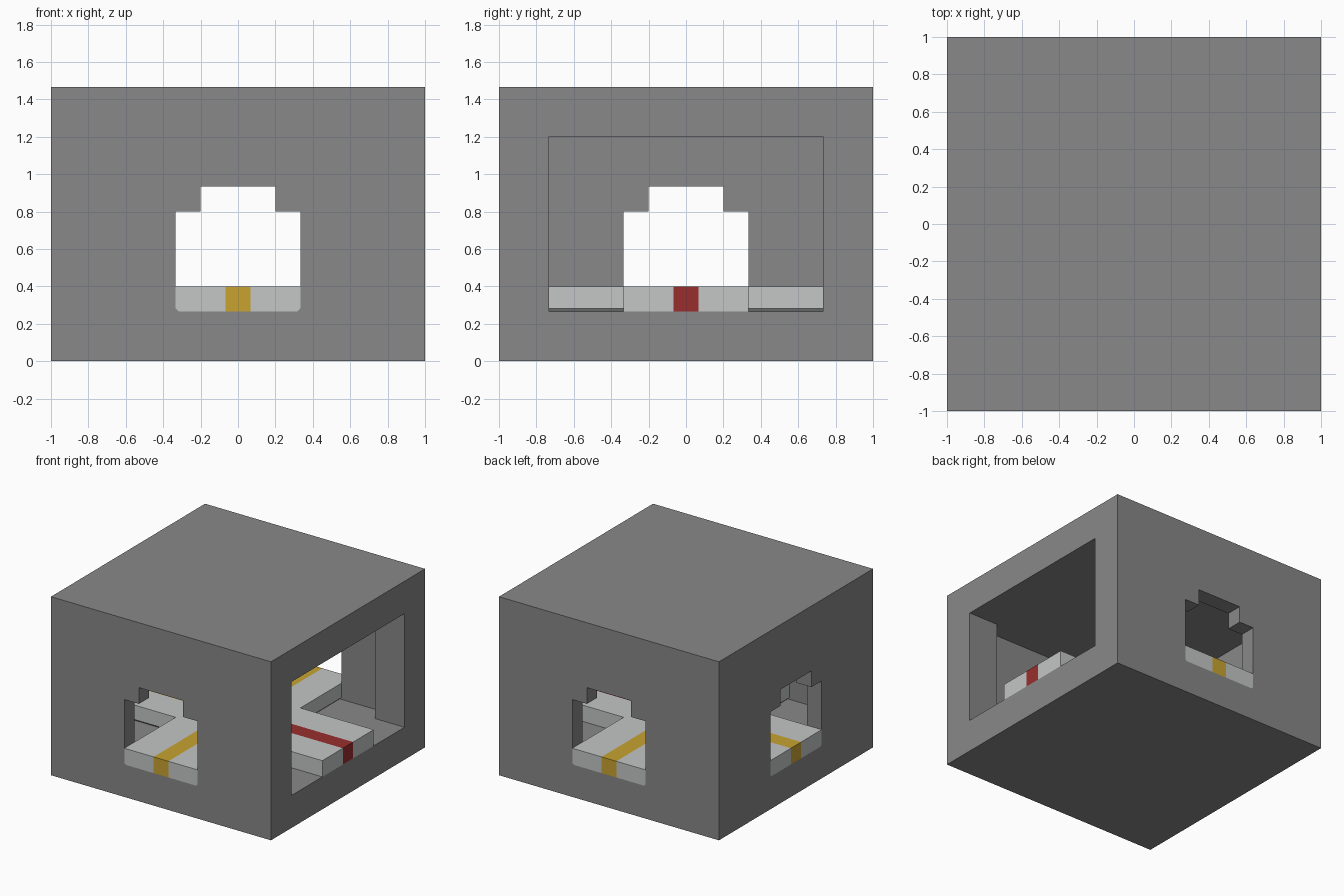
import bpy, bmesh
from math import radians
from mathutils import Matrix, Vector

if "Cube" in bpy.data.objects:
    bpy.data.objects.remove(bpy.data.objects["Cube"], do_unlink=True)

U = 1 / 15                      # building module
FLOOR, DECK, CEILING, TOP = 4 * U, 6 * U, 18 * U, 22 * U
HALF, STRIPE, CHAMFER = 5 * U, U, 0.015


def material(name, rgb):
    m = bpy.data.materials.new(name)
    m.use_nodes = True
    m.diffuse_color = (*rgb, 1)
    m.node_tree.nodes["Principled BSDF"].inputs["Base Color"].default_value = (*rgb, 1)
    return m


concrete = material("concrete grey", (0.246, 0.246, 0.246))
pale = material("pale grey", (0.55, 0.57, 0.558))
yellow = material("yellow stripe", (0.578, 0.366, 0.031))
red = material("red stripe", (0.314, 0.027, 0.027))


def make(name, bm, mats):
    bmesh.ops.recalc_face_normals(bm, faces=bm.faces)
    mesh = bpy.data.meshes.new(name)
    bm.to_mesh(mesh)
    bm.free()
    for m in mats:
        mesh.materials.append(m)
    ob = bpy.data.objects.new(name, mesh)
    bpy.context.collection.objects.link(ob)
    return ob


def prism(profile, start, end, angle=0):
    """Extrude an (across, height) profile along +x, then turn it about z."""
    bm = bmesh.new()
    face = bm.faces.new([bm.verts.new((start, a, z)) for a, z in profile])
    new = bmesh.ops.extrude_face_region(bm, geom=[face])["geom"]
    moved = [v for v in new if isinstance(v, bmesh.types.BMVert)]
    bmesh.ops.translate(bm, verts=moved, vec=(end - start, 0, 0))
    bmesh.ops.rotate(bm, verts=bm.verts, matrix=Matrix.Rotation(radians(angle), 3, "Z"))
    return bm


def rect(half, low, high):
    return [(-half, low), (half, low), (half, high), (-half, high)]


def mirrored(side):
    return side + [(-a, z) for a, z in reversed(side)]


def split(bm, axis):
    """Cut along both edges of a stripe."""
    for s in (-STRIPE, STRIPE):
        geom = bm.verts[:] + bm.edges[:] + bm.faces[:]
        bmesh.ops.bisect_plane(bm, geom=geom, plane_co=axis * s, plane_no=axis)


# Stepped doorway outline, with small bottom chamfers
base = [(HALF - CHAMFER, FLOOR), (HALF, FLOOR + CHAMFER)]
doorway = mirrored(base + [(HALF, 12 * U), (3 * U, 12 * U), (3 * U, 14 * U)])

# Hollow outer block
shell = make("outer_block", prism(rect(1, 0, TOP), -1, 1), [concrete])
cutters = [
    make("chamber_cutter", prism(rect(13 * U, FLOOR, CEILING), -13 * U, 11 * U), [concrete]),
    make("window_cutter", prism(rect(11 * U, FLOOR, CEILING), 0.5, 1.1), [concrete]),
]
for angle in (90, 180, 270):
    cutters.append(make("doorway_cutter", prism(doorway, 0.6, 1.1, angle), [concrete]))

bpy.context.view_layer.objects.active = shell
for cutter in cutters:
    mod = shell.modifiers.new("opening", "BOOLEAN")
    mod.operation, mod.solver, mod.object = "DIFFERENCE", "EXACT", cutter
    bpy.ops.object.modifier_apply(modifier=mod.name)
for cutter in cutters:
    bpy.data.objects.remove(cutter, do_unlink=True)

# Four walkway arms with a central stripe
slab = mirrored(base + [(HALF, DECK)])
arms = [("left_arm", 0, red), ("back_arm", 90, yellow),
        ("right_arm", 180, yellow), ("front_arm", 270, yellow)]
for name, angle, stripe in arms:
    profile = rect(HALF, FLOOR, DECK) if stripe is red else slab
    bm = prism(profile, HALF, 1, angle)
    across = Matrix.Rotation(radians(angle), 3, "Z") @ Vector((0, 1, 0))
    split(bm, across)
    for f in bm.faces:
        f.material_index = int(abs(f.calc_center_median().dot(across)) < STRIPE * 0.9)
    make(name, bm, [pale, stripe])

# Crossing where the arms meet
bm = prism(rect(HALF, FLOOR, DECK), -HALF, HALF)
split(bm, Vector((1, 0, 0)))
split(bm, Vector((0, 1, 0)))
for f in bm.faces:
    c = f.calc_center_median()
    if abs(c.x) < STRIPE * 0.9:
        f.material_index = 1
    elif abs(c.y) < STRIPE * 0.9:
        f.material_index = 2 if c.x > 0 else 1
make("crossing", bm, [pale, yellow, red])
